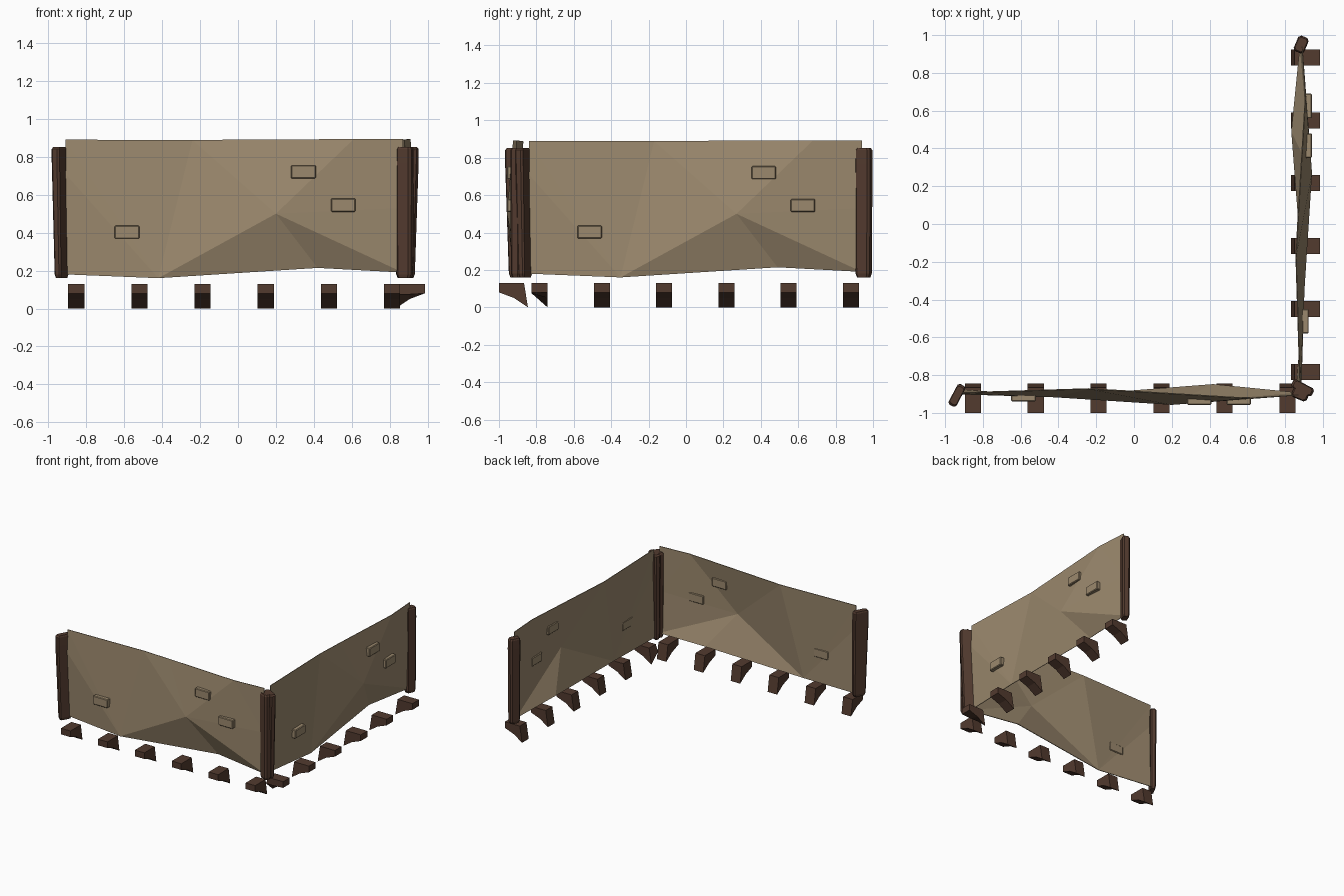
import bpy, bmesh, math
from mathutils import Matrix, Vector

cube = bpy.data.objects.get("Cube")
if cube:
    bpy.data.objects.remove(cube, do_unlink=True)


def material(name, color):
    mat = bpy.data.materials.new(name)
    mat.use_nodes = True
    mat.diffuse_color = color
    mat.node_tree.nodes["Principled BSDF"].inputs["Base Color"].default_value = color
    return mat


PLASTER = material("tan plaster", (0.33, 0.25, 0.155, 1))
TIMBER = material("dark brown timber", (0.085, 0.043, 0.028, 1))

# The side section is the front section turned a quarter circle
FRONT = Matrix.Identity(4)
SIDE = Matrix.Translation((-0.015, 0.07, 0)) @ Matrix.Rotation(math.pi / 2, 4, 'Z')


def finish(name, bm, mat, frame):
    bm.transform(frame)
    mesh = bpy.data.meshes.new(name)
    bm.to_mesh(mesh)
    bm.free()
    mesh.materials.append(mat)
    obj = bpy.data.objects.new(name, mesh)
    bpy.context.collection.objects.link(obj)
    return obj


def wall_panel(name, frame):
    """Thin, dented sheet made of large flat facets."""
    points = [(-.91, -.893, .89), (-.24, -.872, .888), (0, -.885, .89),
              (.61, -.922, .893), (.87, -.905, .893),
              (-.91, -.9, .71), (.87, -.905, .53), (.2, -.955, .5),
              (-.91, -.878, .18), (-.42, -.915, .16), (.42, -.85, .215), (.87, -.895, .19)]
    facets = [(0, 5, 9), (0, 9, 1), (1, 9, 7), (1, 7, 2), (2, 7, 3), (3, 7, 6),
              (3, 6, 4), (5, 8, 9), (9, 10, 7), (7, 10, 11), (7, 11, 6)]
    bm = bmesh.new()
    verts = [bm.verts.new(p) for p in points]
    for f in facets:
        bm.faces.new([verts[i] for i in f])
    obj = finish(name, bm, PLASTER, frame)
    mod = obj.modifiers.new("thickness", 'SOLIDIFY')
    mod.thickness = 0.005
    mod.offset = 0


def brick(name, x, y, z, frame):
    bm = bmesh.new()
    bmesh.ops.create_cube(bm, size=1)
    bmesh.ops.scale(bm, vec=(0.13, 0.04, 0.07), verts=bm.verts)
    bmesh.ops.bevel(bm, geom=bm.edges[:], offset=0.005, segments=1, affect='EDGES')
    bmesh.ops.translate(bm, vec=(x, y, z), verts=bm.verts)
    finish(name, bm, PLASTER, frame)


def post(name, x, y, length, width, angle, foot_scale, foot_shift, frame):
    """Rough timber lofted through rings, with chamfered corners."""
    bm = bmesh.new()
    a, b, c = length / 2, width / 2, width * 0.22
    outline = [(-a, -b + c), (-a + c, -b), (a - c, -b), (a, -b + c),
               (a, b - c), (a - c, b), (-a + c, b), (-a, b - c)]
    turn = Matrix.Rotation(math.radians(angle), 4, 'Z')
    rings = []
    for z, t, scale in [(.16, 1, .82), (.18, 1, 1), (.77, .1, 1), (.84, 0, .97), (.852, 0, .8)]:
        s = scale * (1 + (foot_scale - 1) * t)
        center = Vector((x + foot_shift[0] * t, y + foot_shift[1] * t, z))
        rings.append([bm.verts.new(turn @ Vector((px * s, py * s, 0)) + center)
                      for px, py in outline])
    n = len(outline)
    for low, high in zip(rings, rings[1:]):
        for i in range(n):
            j = (i + 1) % n
            bm.faces.new((low[i], low[j], high[j], high[i]))
    bm.faces.new(rings[0][::-1])
    bm.faces.new(rings[-1])
    finish(name, bm, TIMBER, frame)


def foot(name, x, frame, slanted=False):
    """Bracket with a flat top and a hollowed underside."""
    profile = [(-1, .13), (-.866, .13), (-.845, 0), (-.92, .05), (-1, .08)]
    half = 0.0425
    bm = bmesh.new()
    left = [bm.verts.new((x - half, y, max(z, .075) if slanted else z)) for y, z in profile]
    right = [bm.verts.new((x + half, y, z)) for y, z in profile]
    bm.faces.new(left)
    bm.faces.new(right[::-1])
    for i in range(len(profile)):
        j = (i + 1) % len(profile)
        bm.faces.new((left[i], right[i], right[j], left[j]))
    bmesh.ops.recalc_face_normals(bm, faces=bm.faces)
    finish(name, bm, TIMBER, frame)


for label, frame in (("front", FRONT), ("side", SIDE)):
    wall_panel(f"{label}_wall_panel", frame)
    # Raised bricks
    for i, (x, y, z) in enumerate([(-.585, -.92, .403), (.345, -.937, .72), (.555, -.937, .545)]):
        brick(f"{label}_brick_{i + 1}", x, y, z, frame)
    # End posts
    post(f"{label}_start_post", -.938, -.908, .125, .048, 62, .8, (.008, .01), frame)
    post(f"{label}_end_post", .88, -.9, .09, .06, -23, .9, (0, 0), frame)
    # Row of feet under the wall
    for i in range(6):
        foot(f"{label}_foot_{i + 1}", -.853 + i * .333, frame,
             slanted=(label == "side" and i == 0))
